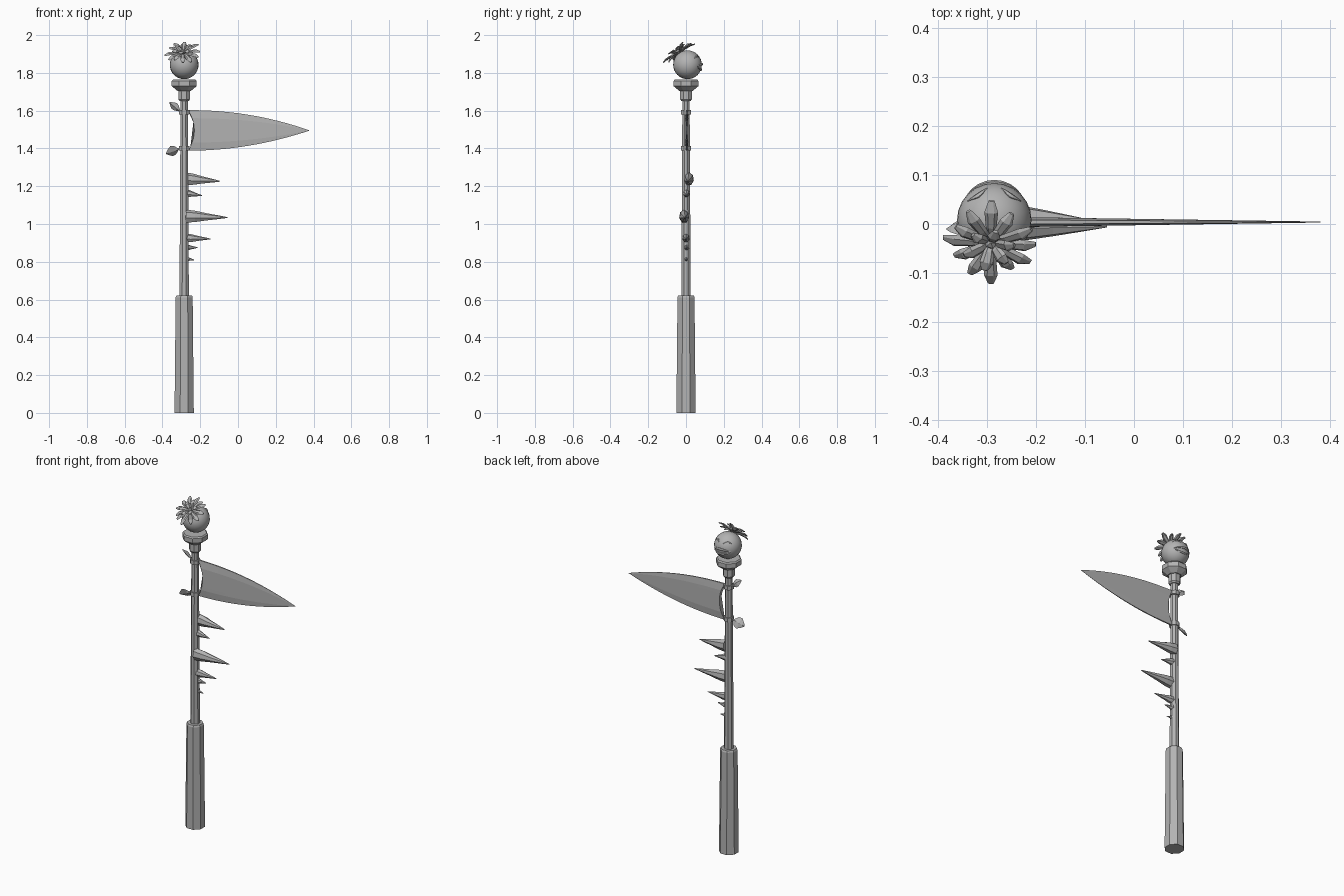
import bpy, bmesh, math
from mathutils import Vector

if "Cube" in bpy.data.objects:
    bpy.data.objects.remove(bpy.data.objects["Cube"])

CX = -0.285
grey = bpy.data.materials.new("plain grey")
grey.diffuse_color = (0.45, 0.45, 0.45, 1)
grey.use_nodes = True
grey.node_tree.nodes["Principled BSDF"].inputs["Base Color"].default_value = grey.diffuse_color


def finish(name, bm, smooth=False):
    bmesh.ops.recalc_face_normals(bm, faces=bm.faces)
    me = bpy.data.meshes.new(name)
    bm.to_mesh(me)
    bm.free()
    me.materials.append(grey)
    for p in me.polygons:
        p.use_smooth = smooth
    ob = bpy.data.objects.new(name, me)
    bpy.context.collection.objects.link(ob)
    return ob


def loft(bm, rings):
    """Skin a list of equal-length point loops and cap both ends."""
    loops = [[bm.verts.new(p) for p in r] for r in rings]
    n = len(loops[0])
    for a, b in zip(loops, loops[1:]):
        for i in range(n):
            j = (i + 1) % n
            bm.faces.new((a[i], a[j], b[j], b[i]))
    bm.faces.new(loops[0][::-1])
    bm.faces.new(loops[-1])


def turned(name, profile, sides=8):
    """Straight-sided post section; profile gives (distance to flat, z)."""
    k = 1 / math.cos(math.pi / sides)
    bm = bmesh.new()
    loft(bm, [[(CX + r * k * math.cos((i + .5) * math.tau / sides),
                r * k * math.sin((i + .5) * math.tau / sides), z)
               for i in range(sides)] for r, z in profile])
    return finish(name, bm)


def blade_shape(bm, origin, along, across, stations, sides=4):
    """Tapering limb; stations give (distance, half width, half thickness, lift)."""
    o, u = Vector(origin), Vector(along).normalized()
    v = Vector(across)
    v = (v - u * v.dot(u)).normalized()
    w = u.cross(v)
    loft(bm, [[o + u * d + v * (a * math.cos(t * math.tau / sides))
               + w * (b * math.sin(t * math.tau / sides) + h)
               for t in range(sides)] for d, a, b, h in stations])


# Post: grip, shaft, collar and flared nut
turned("grip", [(.051, 0), (.045, .612), (.041, .622)])
turned("shaft", [(.025, .60), (.019, 1.68)])
turned("collar", [(.024, 1.65), (.031, 1.66), (.031, 1.712)])
turned("nut", [(.036, 1.705), (.066, 1.73), (.066, 1.757), (.06, 1.764)])
for i, z in enumerate((1.40, 1.592)):
    turned("blade_binding_%d" % i, [(.027, z - .012), (.027, z + .012)])

# Blade: curved back and edge, hollowed at the shaft, thinning to the tip
bm = bmesh.new()
rings = []
N = 16
for i in range(N + 1):
    t = i / N
    top = 1.603 - .108 * t ** 2.1
    low = 1.388 + .107 * t ** 2.0
    th = .009 * (1 - t) + .001
    ring = []
    M = 10
    for side in (-1, 1):
        for j in range(M + 1):
            s = j / M if side < 0 else 1 - j / M
            x0 = -.265 + .034 * math.sin(math.pi * s) ** .8 if 0 < j < M else -.265
            e = .45 + .55 * min(1, 5 * s, 5 * (1 - s))
            ring.append((x0 + (.38 - x0) * t, .004 + side * th * e,
                         low + (top - low) * s))
    rings.append(ring)
loft(bm, rings)
finish("blade", bm)

# Leaves behind the blade bindings
for name, o, d, L, w in (("upper_leaf", (-.30, 0, 1.592), (-.06, -.01, .05), .082, .022),
                         ("lower_leaf", (-.30, 0, 1.402), (-.078, -.01, -.028), .088, .033)):
    bm = bmesh.new()
    blade_shape(bm, o, d, (.5, -.45, 1), [
        (0, .004, .004, 0), (.2 * L, .006, .005, 0), (.4 * L, w * .85, .008, .002),
        (.62 * L, w, .008, .004), (.85 * L, w * .5, .006, .002), (L, .002, .002, 0)])
    finish(name, bm)

# Thorns along the shaft: base z, base radius, tip x, tip z, y offset
for i, (z, r, tx, tz, y) in enumerate((
        (1.238, .035, -.095, 1.226, .016), (1.163, .022, -.19, 1.15, .002),
        (1.04, .036, -.055, 1.034, -.010), (.925, .025, -.145, .921, .0),
        (.875, .018, -.215, .875, .004), (.815, .014, -.232, .81, .002))):
    o = Vector((-.277, y, z))
    d = Vector((tx, y * .5, tz)) - o
    L = d.length
    bm = bmesh.new()
    blade_shape(bm, o, d, (0, 0, 1), [
        (0, r, r * .75, 0), (.22 * L, r * .88, r * .72, 0), (.5 * L, r * .55, r * .5, 0),
        (.8 * L, r * .27, r * .24, 0), (L, .002, .002, 0)], 7)
    finish("thorn_%d" % i, bm)

# Round head
HEAD = Vector((CX, .008, 1.843))
bm = bmesh.new()
bmesh.ops.create_uvsphere(bm, u_segments=24, v_segments=16, radius=.076)
bmesh.ops.translate(bm, verts=bm.verts, vec=HEAD)
finish("head", bm, True)

# Flower crown leaning forward: long outer petals, short raised inner ones
axis = Vector((-.08, -.57, .8)).normalized()
ex = Vector((1, 0, 0))
ex = (ex - axis * ex.dot(axis)).normalized()
ey = axis.cross(ex)
centre = HEAD + axis * .074
for name, n, L, lift, turn in (("outer_petals", 12, .085, .12, 0),
                               ("inner_petals", 6, .055, .85, .3)):
    bm = bmesh.new()
    for i in range(n):
        a = i * math.tau / n + turn
        out = ex * math.cos(a) + ey * math.sin(a)
        side = axis.cross(out)
        l = L * (1 + .1 * math.sin(i * 2.3))
        blade_shape(bm, centre + out * .006, out + axis * (lift + .15 * math.sin(i * 1.7)),
                    side, [(0, .005, .005, 0), (.35 * l, .011, .006, .005),
                           (.75 * l, .014, .006, .003), (l, .006, .003, -.006)], 6)
    finish(name, bm)
bm = bmesh.new()
bmesh.ops.create_icosphere(bm, subdivisions=1, radius=.014)
bmesh.ops.translate(bm, verts=bm.verts, vec=centre + axis * .006)
finish("flower_centre", bm)


# Carved face on the rear: raised arcs following the head
def face_arc(name, lon0, lon1, lat0, bow, thick):
    bm = bmesh.new()
    rings = []
    for i in range(9):
        t = i / 8
        lon = math.radians(lon0 + (lon1 - lon0) * t)
        lat = math.radians(lat0 + bow * math.sin(math.pi * t))
        n = Vector((math.sin(lon) * math.cos(lat), math.cos(lon) * math.cos(lat), math.sin(lat)))
        up = (Vector((0, 0, 1)) - n * n.z).normalized()
        r = thick * (.2 + .8 * math.sin(math.pi * t))
        rings.append([HEAD + n * (.075 + r * .8 * math.cos(k * math.tau / 6))
                      + up * r * math.sin(k * math.tau / 6) for k in range(6)])
    loft(bm, rings)
    finish(name, bm)


face_arc("upper_lip", -48, 48, -6, 8, .009)
face_arc("lower_lip", -48, 48, -8, -12, .009)
for side in (-1, 1):
    face_arc("brow_%s" % ("left" if side < 0 else "right"), side * 12, side * 55, 28, 10, .007)
